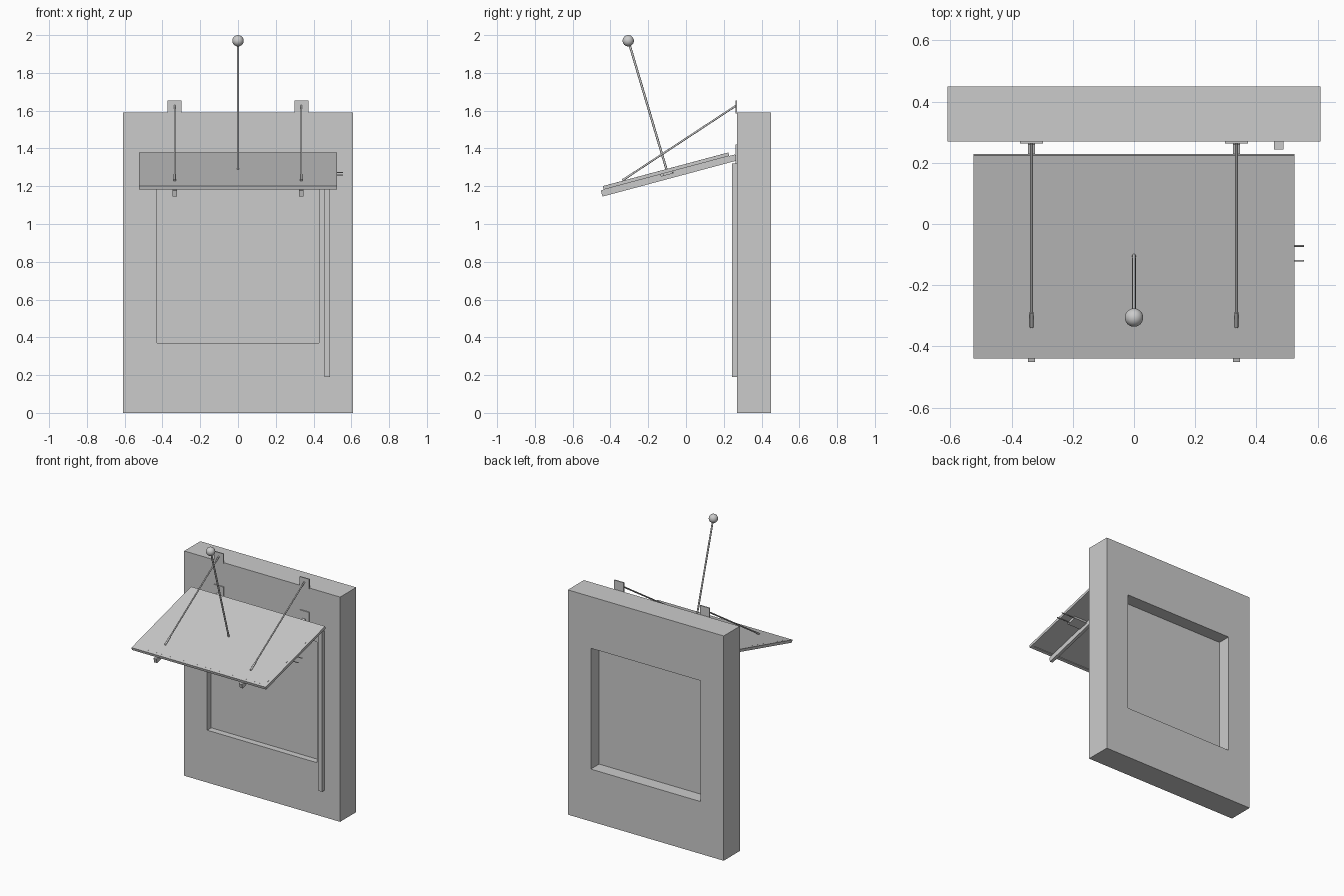
import bpy, bmesh, math
from mathutils import Vector, Matrix

if "Cube" in bpy.data.objects:
    bpy.data.objects.remove(bpy.data.objects["Cube"])

TILT = math.radians(15)
CANOPY = Matrix.Translation((0, -0.451, 1.178)) @ Matrix.Rotation(TILT, 4, 'X')


def finish(name, bm, matrix=None):
    if matrix is not None:
        bm.transform(matrix)
    bmesh.ops.recalc_face_normals(bm, faces=bm.faces[:])
    me = bpy.data.meshes.new(name)
    bm.to_mesh(me)
    bm.free()
    ob = bpy.data.objects.new(name, me)
    bpy.context.collection.objects.link(ob)
    return ob


def box(name, x, y, z, matrix=None):
    bm = bmesh.new()
    bmesh.ops.create_cube(bm, size=1)
    for v in bm.verts:
        for i, (lo, hi) in enumerate((x, y, z)):
            v.co[i] = lo + (v.co[i] + 0.5) * (hi - lo)
    return finish(name, bm, matrix)


def frame(name, outer, inner, depth, matrix):
    # rectangular ring in local XY, extruded along local Z
    bm = bmesh.new()
    rings = []
    for z in depth:
        for x0, x1, y0, y1 in (outer, inner):
            rings.append([bm.verts.new((x, y, z)) for x, y in
                          ((x0, y0), (x1, y0), (x1, y1), (x0, y1))])
    ob, ib, ot, it = rings
    for a, b in ((ob, ib), (ot, it), (ob, ot), (ib, it)):
        for i in range(4):
            j = (i + 1) % 4
            bm.faces.new((a[i], a[j], b[j], b[i]))
    return finish(name, bm, matrix)


def rod(name, a, b, r, sides=16):
    a, b = Vector(a), Vector(b)
    d = b - a
    bm = bmesh.new()
    bmesh.ops.create_cone(bm, cap_ends=True, segments=sides, radius1=r, radius2=r, depth=d.length)
    for f in bm.faces:
        f.smooth = len(f.verts) == 4
    for e in bm.edges:
        e.smooth = all(len(f.verts) == 4 for f in e.link_faces)
    m = Matrix.Translation((a + b) / 2) @ d.to_track_quat('Z', 'Y').to_matrix().to_4x4()
    return finish(name, bm, m)


# wall with window opening (ring profile stood upright) and window pane
stand = Matrix.Rotation(math.pi / 2, 4, 'X')
frame("wall", (-0.61, 0.61, 0, 1.59), (-0.43, 0.43, 0.37, 1.225), (-0.45, -0.27), stand)
box("window_pane", (-0.43, 0.43), (0.315, 0.357), (0.37, 1.225))

# conduit down the wall
box("conduit", (0.458, 0.488), (0.243, 0.27), (0.19, 1.32))

# tilted canopy panel: frame and inset sheet
frame("panel_frame", (-0.525, 0.525, 0.016, 0.704), (-0.505, 0.505, 0.036, 0.684), (0, 0.019), CANOPY)
box("panel_sheet", (-0.505, 0.505), (0.036, 0.684), (0.006, 0.0192), CANOPY)

# support arms, wall plates and tie rods on both sides
for side, s in (("left", -1), ("right", 1)):
    cx = 0.335 * s
    box(side + "_arm", (cx - 0.011, cx + 0.011), (0, 0.736), (-0.034, 0), CANOPY)
    box(side + "_upper_plate", (cx - 0.037, cx + 0.037), (0.263, 0.271), (1.585, 1.655))
    box(side + "_lower_plate", (cx - 0.037, cx + 0.037), (0.263, 0.271), (1.28, 1.42))
    top, low = Vector((cx, 0.264, 1.626)), Vector((cx, -0.337, 1.231))
    rod(side + "_tie_rod", top, low, 0.005)
    rod(side + "_rod_end", low, low.lerp(top, 0.08), 0.006)

# junction box and cable stubs under the panel
box("junction_box", (0.35, 0.45), (0.326, 0.396), (-0.012, 0.006), CANOPY)
for i, (y, z) in enumerate(((-0.12, 1.26), (-0.072, 1.273))):
    rod(f"cable_{i}", (0.44, y, z), (0.555, y, z), 0.003, 10)

# mast with ball on top
rod("mast", (0, -0.102, 1.285), (0, -0.305, 1.97), 0.006)
bm = bmesh.new()
bmesh.ops.create_uvsphere(bm, u_segments=32, v_segments=16, radius=0.03)
for f in bm.faces:
    f.smooth = True
finish("mast_ball", bm, Matrix.Translation((0, -0.306, 1.97)))
